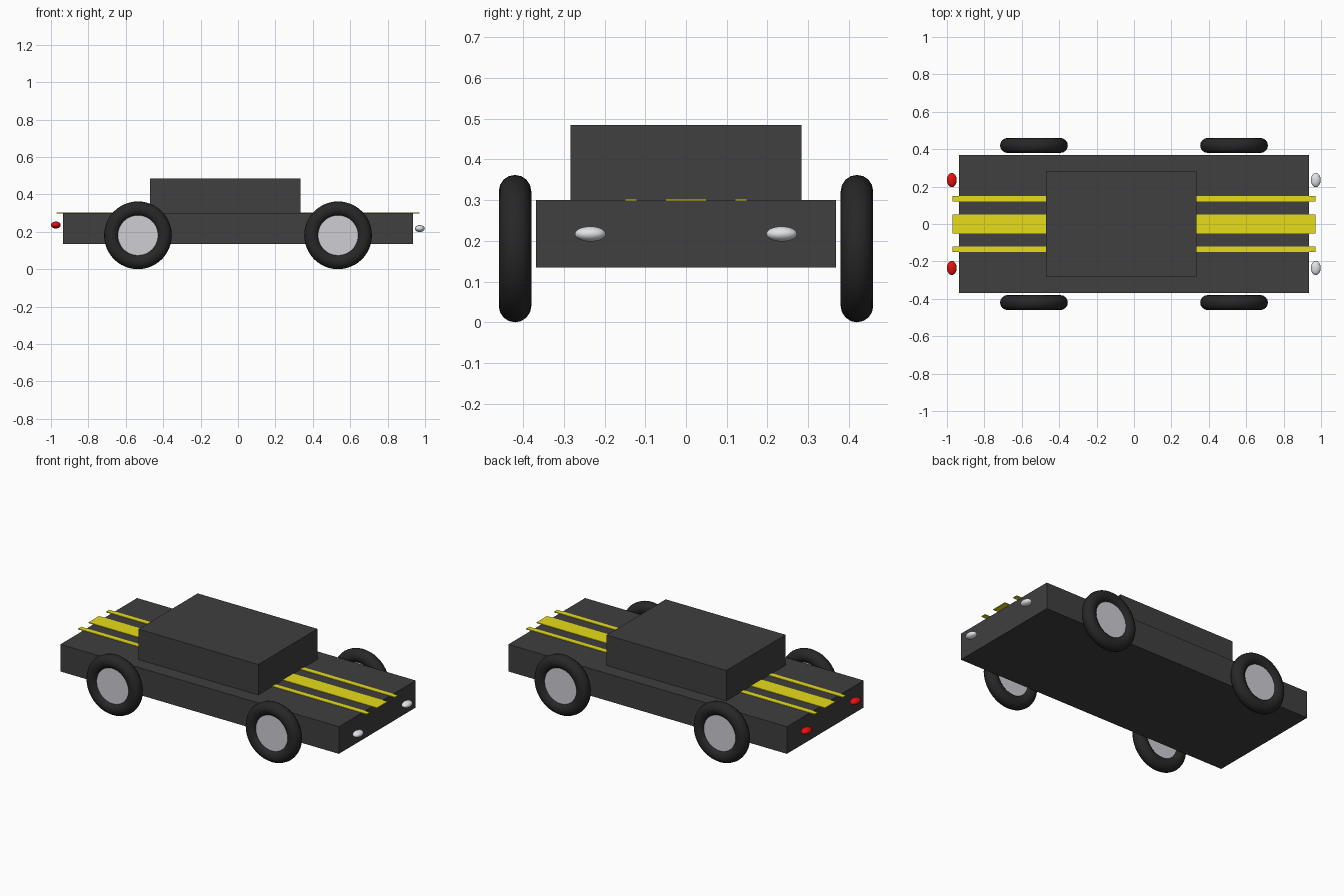
import bpy, math

if "Cube" in bpy.data.objects:
    bpy.data.objects.remove(bpy.data.objects["Cube"])


def material(name, rgb):
    m = bpy.data.materials.new(name)
    m.diffuse_color = (*rgb, 1)
    m.use_nodes = True
    m.node_tree.nodes["Principled BSDF"].inputs["Base Color"].default_value = m.diffuse_color
    return m


PAINT = material("dark_paint", (0.05, 0.05, 0.05))
RUBBER = material("rubber", (0.02, 0.02, 0.02))
METAL = material("hub_metal", (0.62, 0.61, 0.65))
YELLOW = material("yellow", (0.8, 0.72, 0.01))
RED = material("red", (0.8, 0.005, 0.005))
WHITE = material("white", (0.75, 0.77, 0.8))


def finish(name, mat, smooth=False):
    o = bpy.context.object
    o.name = name
    o.data.materials.append(mat)
    if smooth:
        bpy.ops.object.shade_smooth_by_angle(angle=math.radians(40))
    return o


def box(name, x, y, z, mat):
    """Box from (min, max) ranges on each axis."""
    bpy.ops.mesh.primitive_cube_add(size=1, location=[sum(r) / 2 for r in (x, y, z)])
    bpy.context.object.scale = [r[1] - r[0] for r in (x, y, z)]
    bpy.ops.object.transform_apply(location=False, rotation=False, scale=True)
    return finish(name, mat)


def lamp(name, loc, mat):
    bpy.ops.mesh.primitive_uv_sphere_add(segments=32, ring_count=16, radius=1, location=loc)
    bpy.context.object.scale = (0.026, 0.038, 0.0185)
    bpy.ops.object.transform_apply(location=False, rotation=False, scale=True)
    return finish(name, mat, True)


# Body and cabin
box("body", (-0.936, 0.936), (-0.368, 0.368), (0.135, 0.30), PAINT)
box("cabin", (-0.47, 0.335), (-0.284, 0.284), (0.30, 0.485), PAINT)

# Stripes running the whole length, passing under the cabin
for name, y0, y1 in (("centre", -0.05, 0.05), ("left", 0.12, 0.15), ("right", -0.15, -0.12)):
    box(name + "_stripe", (-0.97, 0.97), (y0, y1), (0.298, 0.303), YELLOW)

for side, s in (("right", -1), ("left", 1)):
    # Wheels: round tyre with a flat hub disc filling the hole
    for end, x in (("front", 0.535), ("rear", -0.535)):
        loc, rot = (x, s * 0.42, 0.181), (math.pi / 2, 0, 0)
        bpy.ops.mesh.primitive_torus_add(major_radius=0.141, minor_radius=0.04, major_segments=48,
                                         minor_segments=16, location=loc, rotation=rot)
        finish(f"{end}_{side}_tyre", RUBBER, True)
        bpy.ops.mesh.primitive_cylinder_add(vertices=48, radius=0.11, depth=0.04,
                                            location=loc, rotation=rot)
        finish(f"{end}_{side}_hub", METAL, True)
    # Headlights and tail lights
    lamp(side + "_headlight", (0.972, s * 0.235, 0.217), WHITE)
    lamp(side + "_tail_light", (-0.974, s * 0.235, 0.236), RED)
